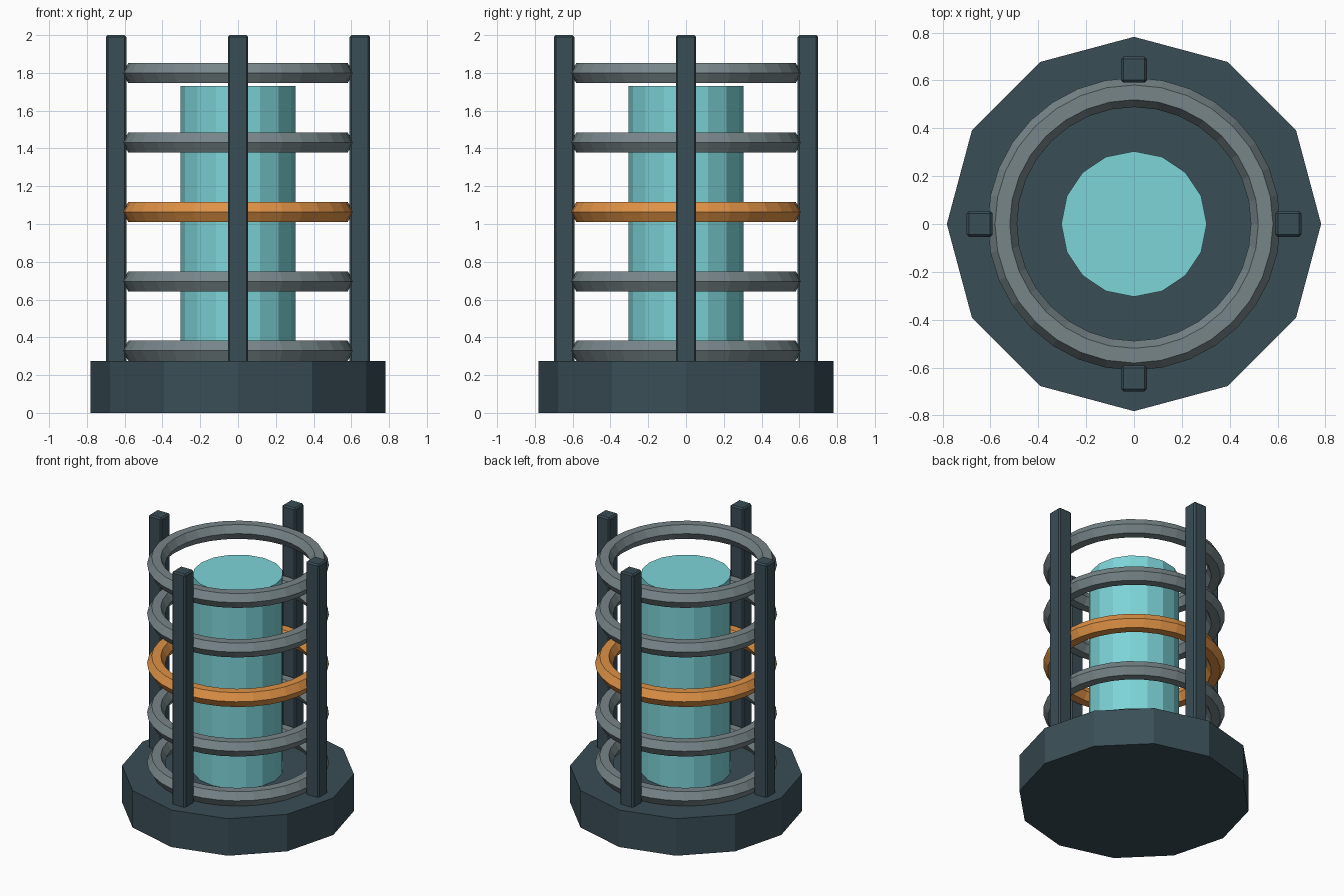
import bpy
import bmesh
from math import cos, sin, tau

cube = bpy.data.objects.get("Cube")
if cube:
    bpy.data.objects.remove(cube, do_unlink=True)


def material(name, color):
    mat = bpy.data.materials.new(name)
    mat.use_nodes = True
    mat.diffuse_color = (*color, 1)
    mat.node_tree.nodes["Principled BSDF"].inputs["Base Color"].default_value = (*color, 1)
    return mat


slate = material("dark_slate", (0.042, 0.075, 0.093))
steel = material("grey_steel", (0.185, 0.235, 0.25))
orange = material("orange", (0.73, 0.285, 0.06))
cyan = material("pale_cyan", (0.205, 0.66, 0.69))


def add_object(name, bm, mat):
    bmesh.ops.recalc_face_normals(bm, faces=bm.faces[:])
    mesh = bpy.data.meshes.new(name)
    bm.to_mesh(mesh)
    bm.free()
    mesh.materials.append(mat)
    obj = bpy.data.objects.new(name, mesh)
    bpy.context.collection.objects.link(obj)
    return obj


def prism(name, sides, radius, bottom, top, mat):
    """Upright prism with a corner on the +x axis."""
    bm = bmesh.new()
    corners = [bm.verts.new((radius * cos(tau * i / sides), radius * sin(tau * i / sides), bottom))
               for i in range(sides)]
    face = bm.faces.new(corners)
    result = bmesh.ops.extrude_face_region(bm, geom=[face], use_keep_orig=True)
    for v in result["geom"]:
        if isinstance(v, bmesh.types.BMVert):
            v.co.z = top
    return add_object(name, bm, mat)


def ring(name, z, mat, major=0.55, minor=0.0615, segments=32, sides=6):
    """Torus with a hexagonal section."""
    bm = bmesh.new()
    loops = []
    for i in range(segments):
        a = tau * i / segments
        section = []
        for j in range(sides):
            r = major + minor * cos(tau * j / sides)
            section.append(bm.verts.new((r * cos(a), r * sin(a), z + minor * sin(tau * j / sides))))
        loops.append(section)
    for i in range(segments):
        here, after = loops[i], loops[(i + 1) % segments]
        for j in range(sides):
            k = (j + 1) % sides
            bm.faces.new((here[j], after[j], after[k], here[k]))
    return add_object(name, bm, mat)


def post(name, x, y, bottom=0.25, top=2.0, width=0.108):
    """Square post with slightly bevelled edges."""
    bm = bmesh.new()
    bmesh.ops.create_cube(bm, size=1)
    for v in bm.verts:
        v.co.x = v.co.x * width + x
        v.co.y = v.co.y * width + y
        v.co.z = bottom if v.co.z < 0 else top
    obj = add_object(name, bm, slate)
    bevel = obj.modifiers.new("edge_bevel", "BEVEL")
    bevel.width = 0.01
    bevel.segments = 1
    return obj


# Plinth and glowing core
prism("base", 12, 0.782, 0, 0.275, slate)
prism("core", 16, 0.304, 0.27, 1.73, cyan)

# Cage rings, the middle one highlighted
for n in range(5):
    ring(f"ring_{n + 1}", 0.329 + 0.3675 * n, orange if n == 2 else steel)

# Four upright posts
reach = 0.645
for side, x, y in (("left", 1, 0), ("right", -1, 0), ("front", 0, -1), ("back", 0, 1)):
    post(f"{side}_post", x * reach, y * reach)
